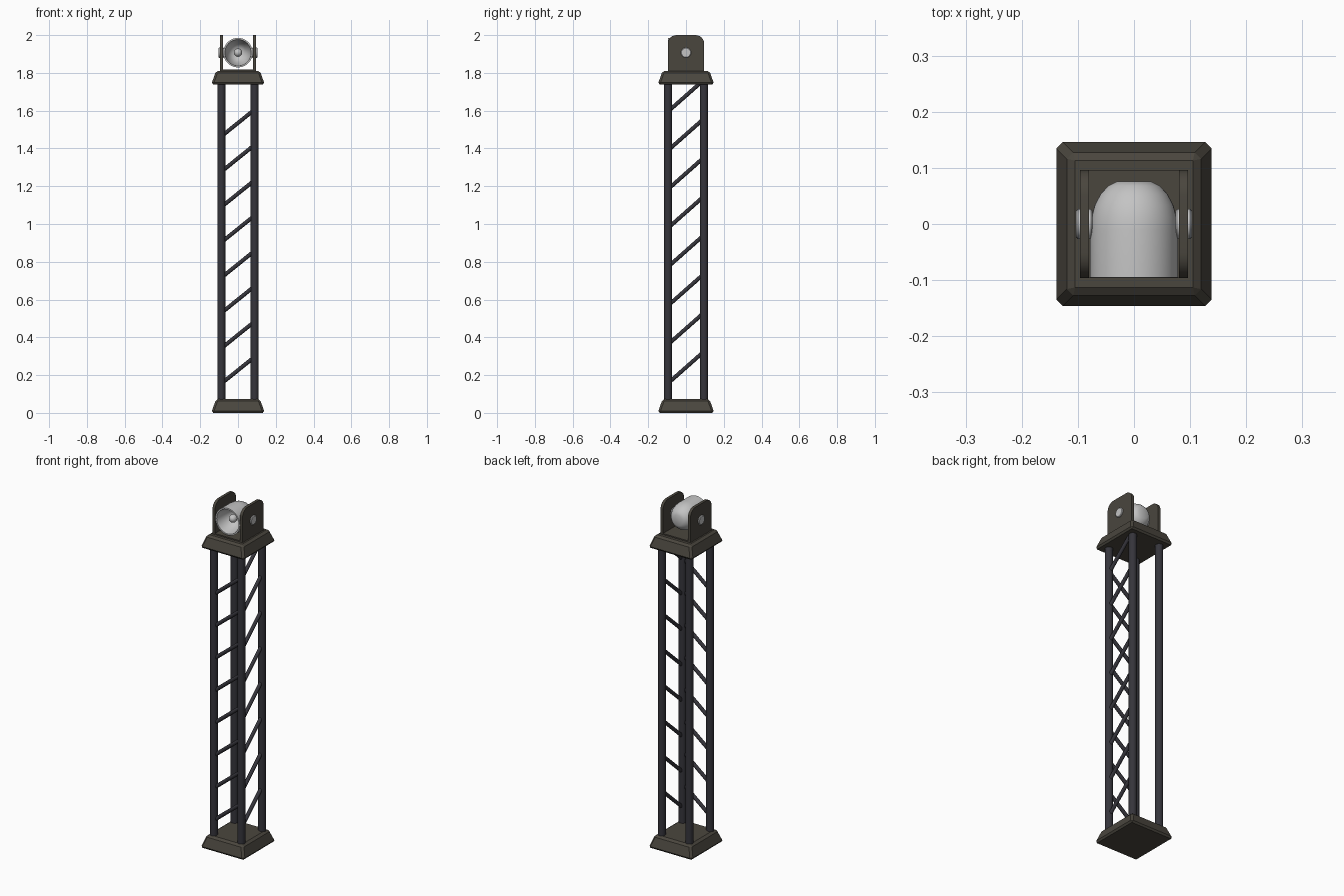
import bpy, bmesh, math
from mathutils import Vector, Matrix

if "Cube" in bpy.data.objects:
    bpy.data.objects.remove(bpy.data.objects["Cube"])


def material(name, rgb):
    m = bpy.data.materials.new(name)
    m.diffuse_color = (*rgb, 1)
    m.use_nodes = True
    m.node_tree.nodes["Principled BSDF"].inputs["Base Color"].default_value = m.diffuse_color
    return m


PLATE = material("warm dark grey", (0.068, 0.061, 0.048))
POST = material("blue black steel", (0.036, 0.035, 0.044))
LAMP = material("light grey", (0.55, 0.55, 0.55))


def finish(bm, name, mat, smooth=None, bevel=0, segments=1):
    bmesh.ops.recalc_face_normals(bm, faces=bm.faces)
    me = bpy.data.meshes.new(name)
    bm.to_mesh(me)
    bm.free()
    me.materials.append(mat)
    ob = bpy.data.objects.new(name, me)
    bpy.context.collection.objects.link(ob)
    if bevel:
        b = ob.modifiers.new("bevel", 'BEVEL')
        b.width, b.segments, b.limit_method = bevel, segments, 'ANGLE'
    if smooth:
        bpy.ops.object.select_all(action='DESELECT')
        ob.select_set(True)
        bpy.context.view_layer.objects.active = ob
        bpy.ops.object.shade_smooth_by_angle(angle=math.radians(smooth))
    return ob


def box(name, mat, lo, hi, taper=(0, 0), bevel=0):
    bm = bmesh.new()
    bmesh.ops.create_cube(bm, size=1)
    for v in bm.verts:
        top = v.co.z > 0
        for i in range(3):
            v.co[i] = lo[i] + (v.co[i] + 0.5) * (hi[i] - lo[i])
            if top and i < 2:
                v.co[i] -= math.copysign(taper[i], v.co[i])
    return finish(bm, name, mat, bevel=bevel)


def rod(name, mat, a, b, r, sides=16, bevel=0):
    a, b = Vector(a), Vector(b)
    d = b - a
    bm = bmesh.new()
    rot = d.to_track_quat('Z', 'Y').to_matrix().to_4x4()
    bmesh.ops.create_cone(bm, cap_ends=True, segments=sides, radius1=r, radius2=r,
                          depth=d.length, matrix=Matrix.Translation((a + b) / 2) @ rot)
    return finish(bm, name, mat, smooth=40, bevel=bevel)


def lathe_y(name, mat, profile, centre, steps=40):
    # profile of (radius, y) spun round the y axis
    bm = bmesh.new()
    vs = [bm.verts.new((r, y, 0)) for r, y in profile]
    es = [bm.edges.new(p) for p in zip(vs, vs[1:])]
    bmesh.ops.spin(bm, geom=vs + es, cent=(0, 0, 0), axis=(0, 1, 0),
                   angle=2 * math.pi, steps=steps)
    bmesh.ops.remove_doubles(bm, verts=bm.verts, dist=1e-5)
    bmesh.ops.translate(bm, verts=bm.verts, vec=centre)
    return finish(bm, name, mat, smooth=35)


# Tapered foot and head plates
for name, z in (("foot_plate", 0), ("head_plate", 1.738)):
    box(name, PLATE, (-0.142, -0.15, z), (0.142, 0.15, z + 0.073), (0.026, 0.026), 0.011)

# Four corner posts
PX, PY = 0.088, 0.095
for sx in (-1, 1):
    for sy in (-1, 1):
        rod("corner_post", POST, (sx * PX, sy * PY, 0.05), (sx * PX, sy * PY, 1.76), 0.021)

# Diagonal braces, on the front and right faces only
for i in range(8):
    z = 0.155 + i * 0.187
    rod("front_brace", POST, (-PX, -PY, z), (PX, -PY, z + 0.142), 0.0105, 10)
    z = 0.157 + i * 0.2055
    rod("right_brace", POST, (PX, -PY, z), (PX, PY, z + 0.168), 0.0105, 10)

# Lamp bracket: base strip and two rounded cheeks
box("bracket_base", PLATE, (-0.096, -0.096, 1.80), (0.096, 0.096, 1.818))
for s in (-1, 1):
    R = 0.045
    pts = [(-0.096, 1.80), (0.096, 1.80)]
    for cy, a0 in ((0.096 - R, 0), (R - 0.096, 90)):
        for k in range(7):
            a = math.radians(a0 + 15 * k)
            pts.append((cy + R * math.cos(a), 2.0 - R + R * math.sin(a)))
    bm = bmesh.new()
    f = bm.faces.new([bm.verts.new((s * 0.080, y, z)) for y, z in pts])
    ex = bmesh.ops.extrude_face_region(bm, geom=[f])
    bmesh.ops.translate(bm, vec=(s * 0.016, 0, 0),
                        verts=[v for v in ex["geom"] if isinstance(v, bmesh.types.BMVert)])
    finish(bm, "bracket_cheek", PLATE, smooth=30)
    # Pivot bolt
    rod("pivot_bolt", LAMP, (s * 0.074, 0, 1.907), (s * 0.103, 0, 1.907), 0.027, 20, 0.003)

# Spotlight housing with a rounded back and hollow reflector
lathe_y("lamp_housing", LAMP,
        [(0, 0.076), (0.03, 0.076), (0.046, 0.068), (0.06, 0.053), (0.07, 0.034),
         (0.076, 0.012), (0.078, -0.01), (0.078, -0.095), (0.070, -0.095),
         (0.066, -0.075), (0.058, -0.045), (0.046, -0.02), (0.03, -0.003), (0, 0.004)],
        (0, 0, 1.907))

# Bulb
lathe_y("bulb", LAMP,
        [(0.012, 0.002), (0.012, -0.03), (0.021, -0.037), (0.022, -0.047),
         (0.018, -0.059), (0.01, -0.066), (0, -0.068)], (0, 0, 1.907), 20)
